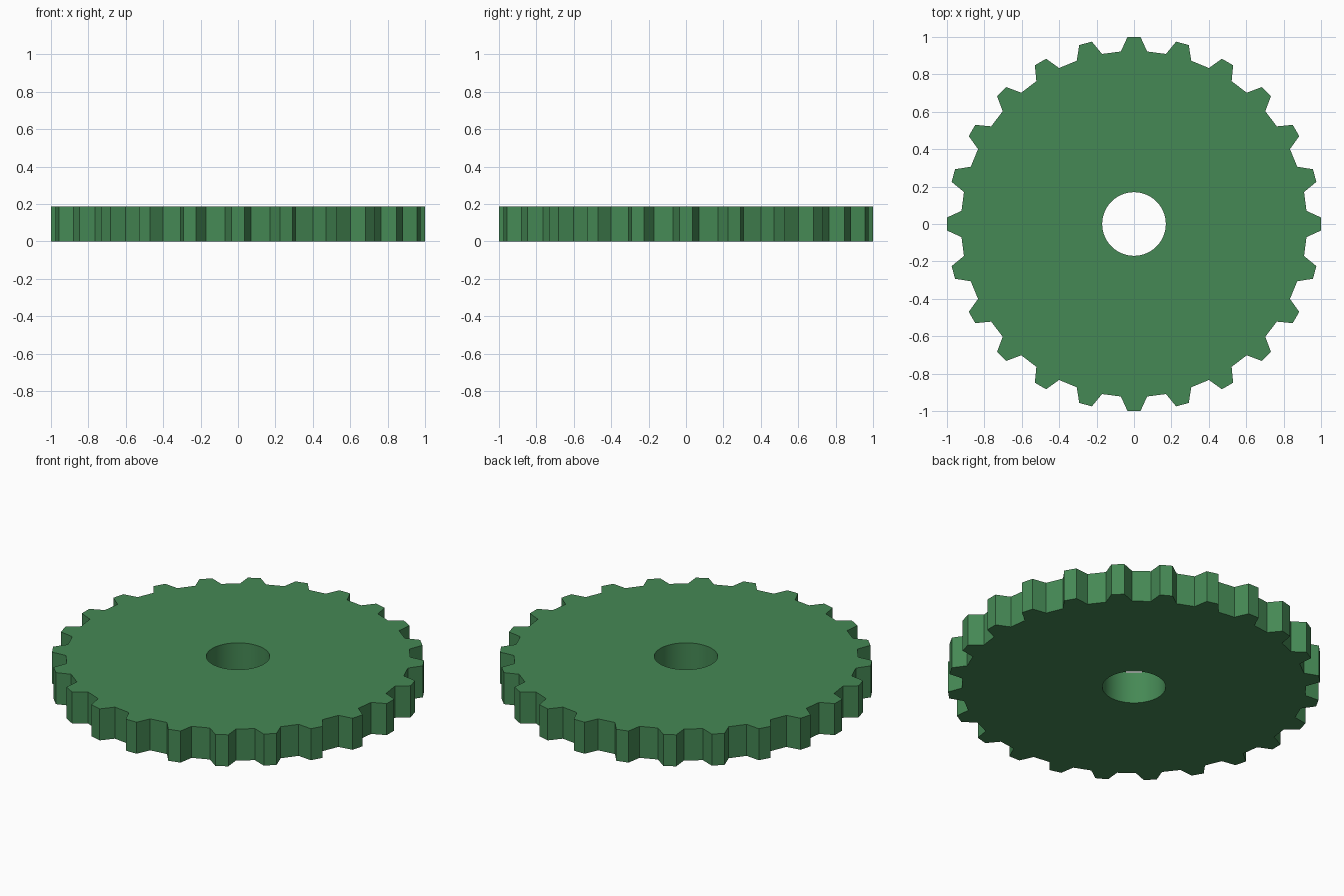
import bpy, bmesh
from math import sin, cos, radians, pi

if "Cube" in bpy.data.objects:
    bpy.data.objects.remove(bpy.data.objects["Cube"])

TEETH, THICK, BORE = 24, 0.187, 0.17
# one tooth: (angle from tooth centre in degrees, radius)
TOOTH = [(-4.35, 0.925), (-2.0, 1.0006), (2.0, 1.0006), (4.35, 0.925)]

outline = []
for i in range(TEETH):
    for a, r in TOOTH:
        t = radians(i * 360 / TEETH + a)
        outline.append((r * cos(t), r * sin(t)))
n = len(outline)
start = radians(TOOTH[0][0])
bore = [(BORE * cos(start + 2 * pi * i / n), BORE * sin(start + 2 * pi * i / n)) for i in range(n)]

bm = bmesh.new()


def ring(points, z):
    return [bm.verts.new((x, y, z)) for x, y in points]


# toothed rim and bore, bottom and top
rings = [ring(bore, 0), ring(outline, 0), ring(outline, THICK), ring(bore, THICK)]
for k in range(4):
    a, b = rings[k], rings[(k + 1) % 4]
    for i in range(n):
        j = (i + 1) % n
        f = bm.faces.new((a[i], a[j], b[j], b[i]))
        f.smooth = k == 3  # round bore wall
bmesh.ops.recalc_face_normals(bm, faces=bm.faces)

mesh = bpy.data.meshes.new("gear")
bm.to_mesh(mesh)
bm.free()
gear = bpy.data.objects.new("gear", mesh)
bpy.context.collection.objects.link(gear)

# keep the teeth crisp, the bore smooth
bpy.context.view_layer.objects.active = gear
gear.select_set(True)
bpy.ops.object.shade_smooth_by_angle(angle=radians(10))

green = bpy.data.materials.new("green")
green.diffuse_color = (0.06, 0.25, 0.09, 1)
green.use_nodes = True
green.node_tree.nodes["Principled BSDF"].inputs["Base Color"].default_value = green.diffuse_color
mesh.materials.append(green)
